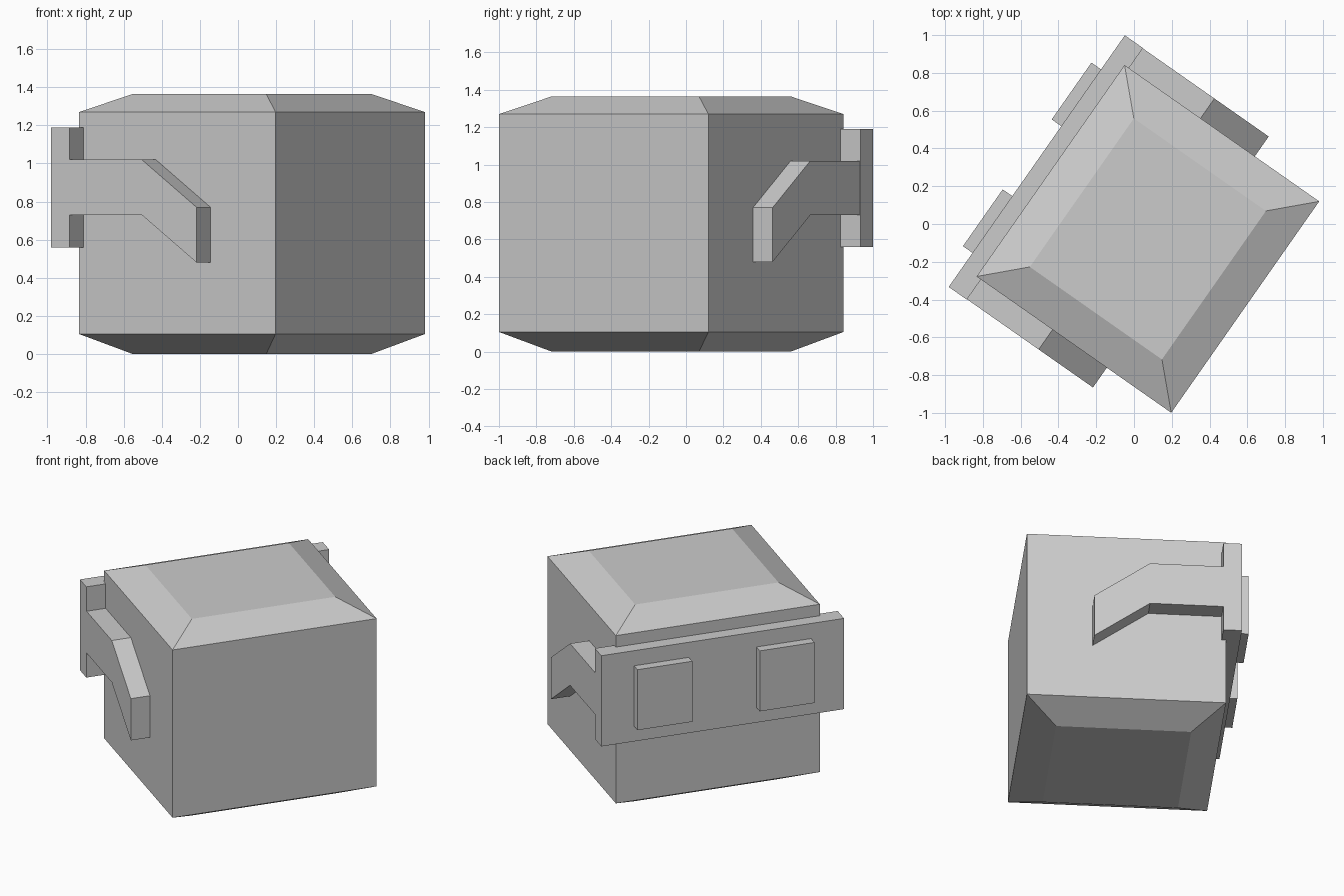
import bpy, bmesh, math
from mathutils import Matrix

if "Cube" in bpy.data.objects:
    bpy.data.objects.remove(bpy.data.objects["Cube"])

# The whole model is turned 35 degrees about z; parts are built in local axes.
PLACE = Matrix.Translation((0.0735, -0.079, 0)) @ Matrix.Rotation(math.radians(-35), 4, 'Z')


def finish(name, bm, mirror=False):
    bmesh.ops.recalc_face_normals(bm, faces=bm.faces)
    mesh = bpy.data.meshes.new(name)
    bm.to_mesh(mesh)
    bm.free()
    obj = bpy.data.objects.new(name, mesh)
    bpy.context.collection.objects.link(obj)
    obj.matrix_world = PLACE
    if mirror:
        mod = obj.modifiers.new("mirror", 'MIRROR')
        mod.use_axis = (False, True, False)
    return obj


def box(name, x, y, z, mirror=False):
    bm = bmesh.new()
    size = Matrix.Diagonal((x[1] - x[0], y[1] - y[0], z[1] - z[0], 1))
    centre = Matrix.Translation((sum(x) / 2, sum(y) / 2, sum(z) / 2))
    bmesh.ops.create_cube(bm, size=1, matrix=centre @ size)
    return finish(name, bm, mirror)


# Body: block with sloped rims at top and bottom
bm = bmesh.new()
rings = []
for hx, hy, z in [(0.427, 0.48, 0), (0.629, 0.683, 0.105),
                  (0.629, 0.683, 1.27), (0.427, 0.48, 1.365)]:
    rings.append([bm.verts.new((sx * hx, sy * hy, z))
                  for sx, sy in [(-1, -1), (1, -1), (1, 1), (-1, 1)]])
for a, b in zip(rings, rings[1:]):
    for i in range(4):
        j = (i + 1) % 4
        bm.faces.new((a[i], a[j], b[j], b[i]))
bm.faces.new(rings[0])
bm.faces.new(rings[-1])
finish("body", bm)

# Plate across one side, with two raised pads
box("side_plate", (-0.718, -0.601), (-0.813, 0.813), (0.56, 1.19))
box("plate_pads", (-0.78, -0.71), (0.226, 0.593), (0.665, 1.085), mirror=True)

# Bent arms hugging the body on both ends of the plate
profile = [(-0.61, 1.02), (-0.138, 1.02), (0.213, 0.77),
           (0.213, 0.48), (-0.138, 0.73), (-0.61, 0.73)]
bm = bmesh.new()
face = bm.faces.new([bm.verts.new((x, 0.68, z)) for x, z in profile])
ext = bmesh.ops.extrude_face_region(bm, geom=[face], use_keep_orig=True)
bmesh.ops.translate(bm, vec=(0, 0.131, 0),
                    verts=[g for g in ext["geom"] if isinstance(g, bmesh.types.BMVert)])
finish("bent_arms", bm, mirror=True)
